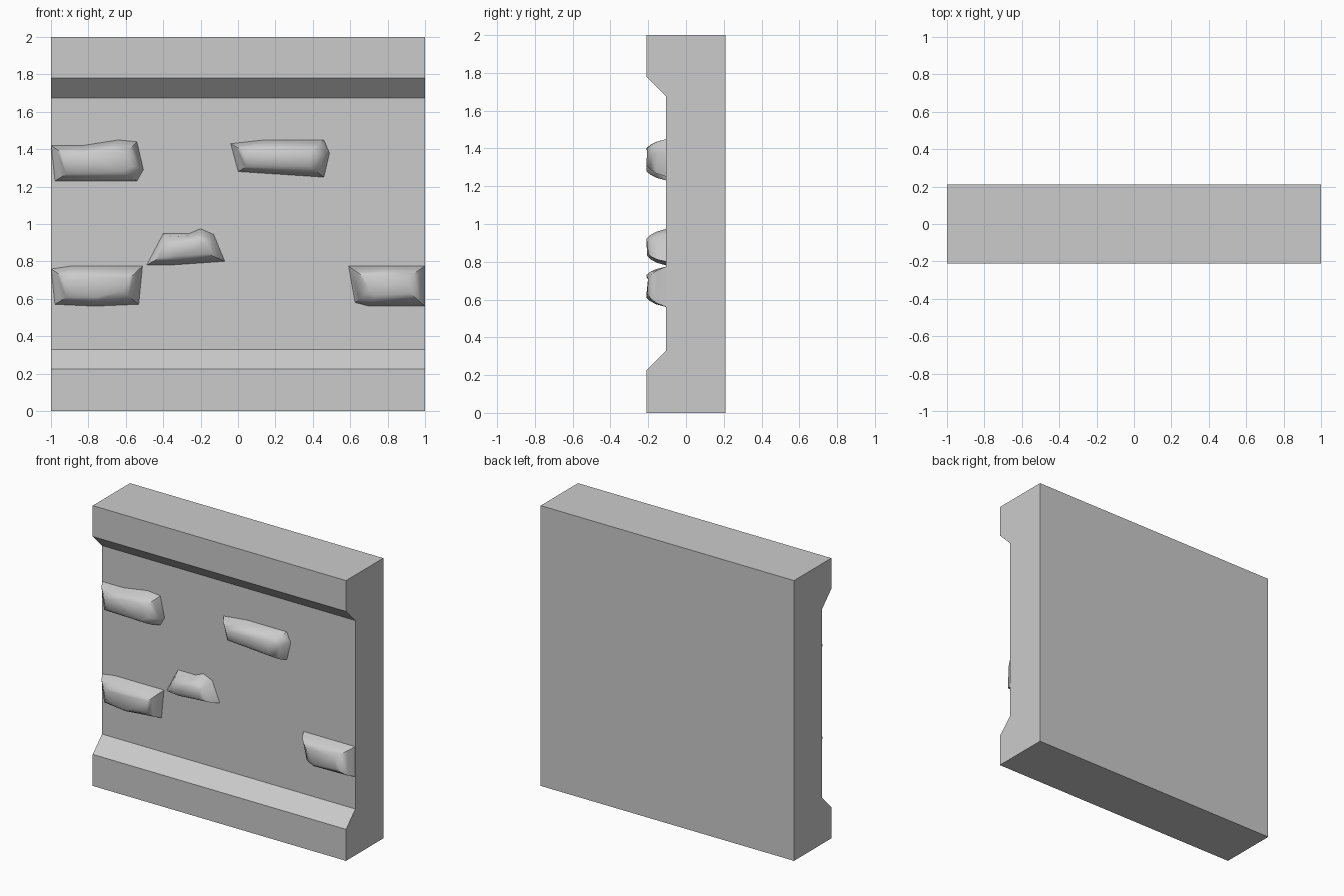
import bpy, bmesh

FACE = -0.105   # recessed wall plane
FRONT = -0.21   # plane of the ledges and the stone tops


def finish(name, bm):
    bmesh.ops.recalc_face_normals(bm, faces=bm.faces[:])
    mesh = bpy.data.meshes.new(name)
    bm.to_mesh(mesh)
    bm.free()
    obj = bpy.data.objects.new(name, mesh)
    bpy.context.collection.objects.link(obj)
    return obj


def loft(name, rings, cap_start=True):
    bm = bmesh.new()
    loops = [[bm.verts.new(p) for p in ring] for ring in rings]
    n = len(loops[0])
    for a, b in zip(loops, loops[1:]):
        for i in range(n):
            j = (i + 1) % n
            bm.faces.new((a[i], a[j], b[j], b[i]))
    if cap_start:
        bm.faces.new(loops[0])
    bm.faces.new(loops[-1])
    return finish(name, bm)


# Wall slab: one side profile (y, z) drawn across the width
profile = [(-FRONT, 0), (FRONT, 0), (FRONT, 0.225), (FACE, 0.33),
           (FACE, 1.675), (FRONT, 1.78), (FRONT, 2), (-FRONT, 2)]
loft("wall_slab", [[(x, y, z) for y, z in profile] for x in (-1, 1)])


# Raised stones: outline on the wall, rounded shoulder, smaller worn top
def stone(name, base, top, depths):
    rings = [[(x, FACE + 0.002, z) for x, z in base]]
    for t, d in ((0.3, 0.5), (0.62, 0.8), (1.0, 1.0)):
        rings.append([(bx + (tx - bx) * t, FACE - dep * d, bz + (tz - bz) * t)
                      for (bx, bz), (tx, tz), dep in zip(base, top, depths)])
    obj = loft(name, rings, cap_start=False)
    bpy.ops.object.select_all(action='DESELECT')
    obj.select_set(True)
    bpy.context.view_layer.objects.active = obj
    bpy.ops.object.shade_smooth_by_angle(angle=0.9)


stone("stone_upper_left",
      [(-0.98, 1.23), (-0.54, 1.23), (-0.505, 1.29), (-0.54, 1.44),
       (-0.64, 1.45), (-0.83, 1.42), (-1.0, 1.42)],
      [(-0.88, 1.29), (-0.62, 1.28), (-0.56, 1.31), (-0.60, 1.38),
       (-0.68, 1.40), (-0.82, 1.38), (-0.91, 1.36)],
      [0.095, 0.105, 0.085, 0.10, 0.105, 0.10, 0.09])

stone("stone_upper_right",
      [(0.0, 1.28), (0.46, 1.25), (0.49, 1.38), (0.46, 1.45),
       (0.14, 1.45), (-0.04, 1.43)],
      [(0.07, 1.32), (0.38, 1.31), (0.43, 1.37), (0.39, 1.40),
       (0.15, 1.40), (0.05, 1.38)],
      [0.09, 0.105, 0.09, 0.10, 0.105, 0.09])

stone("stone_middle",
      [(-0.49, 0.78), (-0.36, 0.78), (-0.07, 0.80), (-0.13, 0.945),
       (-0.20, 0.975), (-0.26, 0.95), (-0.40, 0.95)],
      [(-0.38, 0.84), (-0.32, 0.83), (-0.16, 0.84), (-0.16, 0.90),
       (-0.20, 0.92), (-0.26, 0.91), (-0.36, 0.885)],
      [0.085, 0.10, 0.095, 0.10, 0.105, 0.105, 0.09])

stone("stone_lower_left",
      [(-0.98, 0.57), (-0.76, 0.56), (-0.53, 0.57), (-0.51, 0.775),
       (-0.90, 0.775), (-1.0, 0.76)],
      [(-0.88, 0.63), (-0.75, 0.61), (-0.62, 0.64), (-0.58, 0.71),
       (-0.86, 0.72), (-0.91, 0.70)],
      [0.095, 0.105, 0.10, 0.09, 0.105, 0.09])

stone("stone_lower_right",
      [(0.625, 0.58), (0.70, 0.56), (1.0, 0.56), (1.0, 0.775),
       (0.80, 0.775), (0.59, 0.775)],
      [(0.70, 0.65), (0.74, 0.62), (0.92, 0.63), (0.90, 0.71),
       (0.78, 0.73), (0.67, 0.72)],
      [0.09, 0.105, 0.10, 0.095, 0.105, 0.095])
